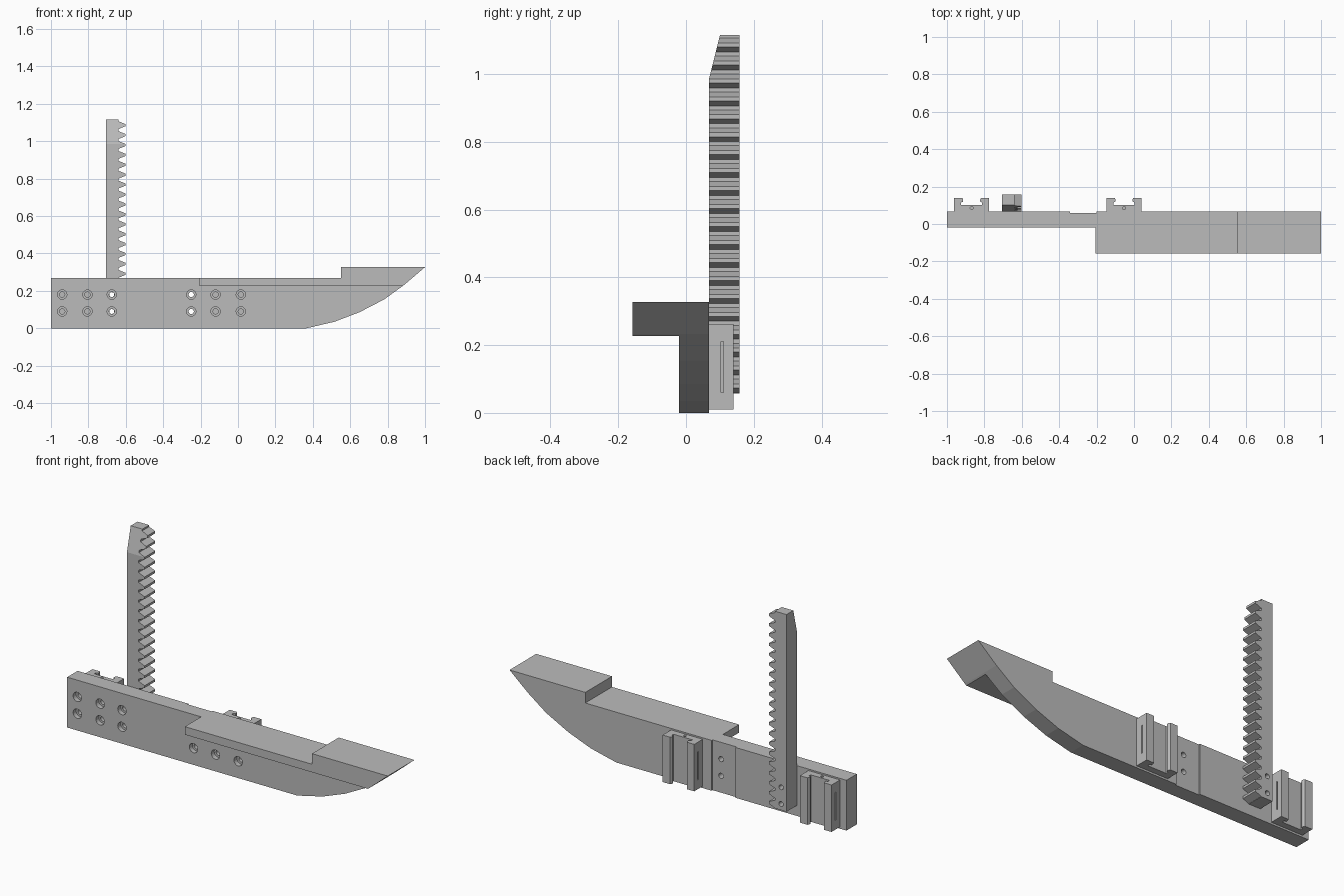
import bpy, bmesh, math
from mathutils import Matrix, Vector

if "Cube" in bpy.data.objects:
    bpy.data.objects.remove(bpy.data.objects["Cube"])

grey = bpy.data.materials.new("light grey")
grey.use_nodes = True
grey.diffuse_color = (0.5, 0.5, 0.5, 1)
grey.node_tree.nodes["Principled BSDF"].inputs["Base Color"].default_value = (0.5, 0.5, 0.5, 1)

# Where a profile's two coordinates and its extrusion depth go
AXES = {
    "x": lambda a, b, d: (d, a, b),
    "y": lambda a, b, d: (a, d, b),
    "z": lambda a, b, d: (a, b, d),
}


def finish(name, bm):
    bmesh.ops.recalc_face_normals(bm, faces=bm.faces)
    mesh = bpy.data.meshes.new(name)
    bm.to_mesh(mesh)
    bm.free()
    mesh.materials.append(grey)
    obj = bpy.data.objects.new(name, mesh)
    bpy.context.collection.objects.link(obj)
    return obj


def prism(name, points, axis, lo, hi):
    """Extrude a closed profile along one axis."""
    bm = bmesh.new()
    place = AXES[axis]
    face = bm.faces.new([bm.verts.new(place(a, b, lo)) for a, b in points])
    grown = bmesh.ops.extrude_face_region(bm, geom=[face])["geom"]
    moved = [v for v in grown if isinstance(v, bmesh.types.BMVert)]
    bmesh.ops.translate(bm, verts=moved, vec=Vector(place(0, 0, hi - lo)))
    return finish(name, bm)


def box(name, x, y, z):
    corners = [(x[0], z[0]), (x[1], z[0]), (x[1], z[1]), (x[0], z[1])]
    return prism(name, corners, "y", *y)


def bores(name, xs, zs, radius, y):
    """A grid of cylinders running front to back."""
    bm = bmesh.new()
    for x in xs:
        for z in zs:
            at = Matrix.Translation((x, sum(y) / 2, z)) @ Matrix.Rotation(math.pi / 2, 4, "X")
            bmesh.ops.create_cone(bm, cap_ends=True, segments=20, radius1=radius,
                                  radius2=radius, depth=y[1] - y[0], matrix=at)
    return finish(name, bm)


def cut(obj, tool):
    mod = obj.modifiers.new("cut", "BOOLEAN")
    mod.operation = "DIFFERENCE"
    mod.solver = "EXACT"
    mod.object = tool
    bpy.context.view_layer.objects.active = obj
    bpy.ops.object.modifier_apply(modifier=mod.name)
    bpy.data.objects.remove(tool)


BACK = 0.068
HOLE_Z = (0.09, 0.18)
HOLE_X = (-0.94, -0.805, -0.675, -0.25, -0.12, 0.015)

# Runner: full side profile, trimmed to a thin plate with a forward ledge
runner = prism("runner", [
    (-1, 0), (0.366, 0), (0.516, 0.035), (0.65, 0.086), (0.783, 0.155),
    (0.89, 0.233), (1, 0.327), (0.55, 0.327), (0.55, 0.27), (-1, 0.27),
], "y", -0.158, BACK)
cut(runner, box("under_ledge", (-1.2, 1.2), (-0.3, -0.02), (-0.2, 0.227)))
cut(runner, box("beside_ledge", (-1.2, -0.205), (-0.3, -0.02), (-0.2, 0.5)))
cut(runner, box("back_recess", (-0.342, -0.2), (0.06, 0.2), (-0.2, 0.5)))
cut(runner, bores("screw_holes", HOLE_X, HOLE_Z, 0.014, (-0.1, 0.2)))
cut(runner, bores("counterbores", HOLE_X, HOLE_Z, 0.025, (-0.1, 0.005)))

# Toothed rack: straight spine with repeated trapezoid teeth
TIP, ROOT, SPINE = -0.602, -0.638, -0.707
PITCH, HALF_TIP, HALF_ROOT = 0.053, 0.006, 0.0205
profile = [(SPINE, 1.115), (SPINE, 0.057), (ROOT, 0.057)]
for i in reversed(range(20)):
    z = 1.086 - PITCH * i
    profile += [(ROOT, z - HALF_ROOT), (TIP, z - HALF_TIP),
                (TIP, z + HALF_TIP), (ROOT, z + HALF_ROOT)]
profile.append((ROOT, 1.115))
rack = prism("toothed_rack", profile, "y", BACK, 0.158)
cut(rack, prism("rack_bevel", [(0.0, 0.985 - 0.272), (0.104, 1.13), (0.0, 1.13)], "x", -0.8, -0.5))
cut(rack, bores("rack_holes", (-0.675,), HOLE_Z, 0.013, (0, 0.3)))

# Guide channels: mirrored C-shaped section with inward lips
half = [(0.094, BACK), (0.094, 0.14), (0.05, 0.14), (0.045, 0.13),
        (0.045, 0.12), (0.056, 0.115), (0.056, 0.102)]
for name, cx in (("rear_guide", -0.868), ("middle_guide", -0.053)):
    section = [(cx + x, y) for x, y in half] + [(cx - x, y) for x, y in reversed(half)]
    guide = prism(name, section, "z", 0.01, 0.262)
    # Thin slits in both outer sides and a small hole down the middle
    for side in (-1, 1):
        edge = cx + side * 0.094
        cut(guide, box("slit", (edge - 0.012, edge + 0.012), (0.104, 0.111), (0.06, 0.21)))
    ring = [(cx + 0.008 * math.cos(a * math.pi / 6), 0.085 + 0.008 * math.sin(a * math.pi / 6))
            for a in range(12)]
    cut(guide, prism("pin_hole", ring, "z", 0.2, 0.3))
